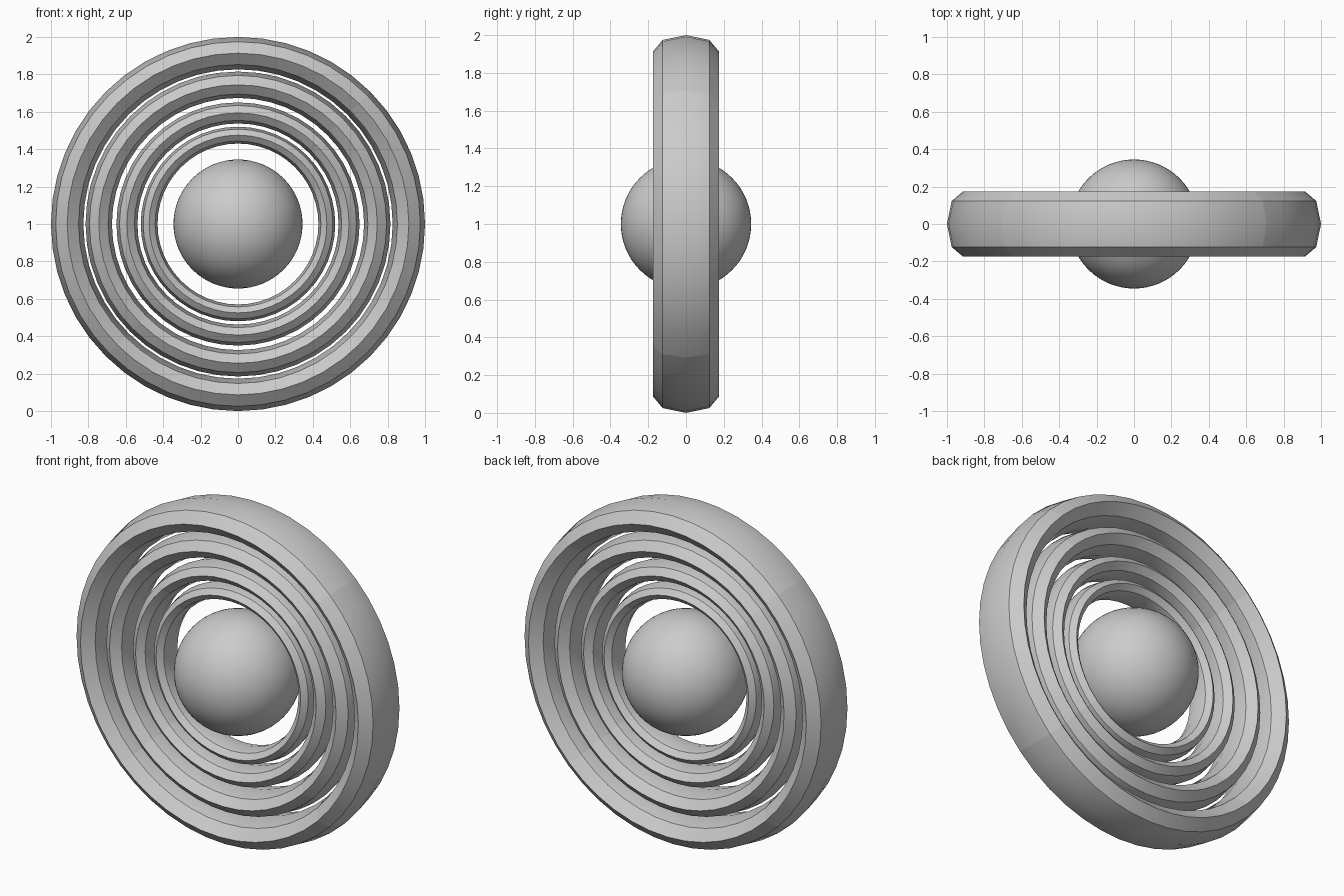
import bpy, bmesh
from math import cos, sin, pi, radians

if "Cube" in bpy.data.objects:
    bpy.data.objects.remove(bpy.data.objects["Cube"])

CENTRE_Z = 1.0
SIDES = 8        # facets around the ring's cross-section
ARC_STEPS = 12   # segments per quarter arc


def finish(obj, angle):
    bpy.ops.object.select_all(action='DESELECT')
    obj.select_set(True)
    bpy.context.view_layer.objects.active = obj
    bpy.ops.object.shade_smooth_by_angle(angle=radians(angle))


def ring(name, size):
    """Ring around the y axis, octagonal section stretched to double depth."""
    major, minor = 0.9135 * size, 0.0865 * size
    bm = bmesh.new()
    count = 4 * ARC_STEPS
    loops = []
    for i in range(count):
        a = pi / 4 + 2 * pi * i / count
        loop = []
        for j in range(SIDES):
            b = 2 * pi * j / SIDES
            r = major + minor * cos(b)
            loop.append(bm.verts.new((r * cos(a), 2.02 * minor * sin(b), r * sin(a))))
        loops.append(loop)
    for i in range(count):
        p, q = loops[i], loops[(i + 1) % count]
        for j in range(SIDES):
            k = (j + 1) % SIDES
            bm.faces.new((p[j], p[k], q[k], q[j]))
    bmesh.ops.recalc_face_normals(bm, faces=bm.faces)
    # Visible seams where the four quarter arcs meet
    seams = [e for i in range(0, count, ARC_STEPS) for v in loops[i]
             for e in v.link_edges if e.other_vert(v) in loops[i]]
    bmesh.ops.split_edges(bm, edges=list(set(seams)))
    mesh = bpy.data.meshes.new(name)
    bm.to_mesh(mesh)
    bm.free()
    obj = bpy.data.objects.new(name, mesh)
    obj.location.z = CENTRE_Z
    bpy.context.collection.objects.link(obj)
    finish(obj, 30)


# Four nested rings, each a scaled copy of the outer one
for name, size in (("outer_ring", 1.0), ("second_ring", 0.815),
                   ("third_ring", 0.65), ("inner_ring", 0.52)):
    ring(name, size)

# Central ball
bpy.ops.mesh.primitive_uv_sphere_add(segments=64, ring_count=32, radius=0.345,
                                     location=(0, 0, CENTRE_Z))
ball = bpy.context.object
ball.name = "central_ball"
finish(ball, 60)
